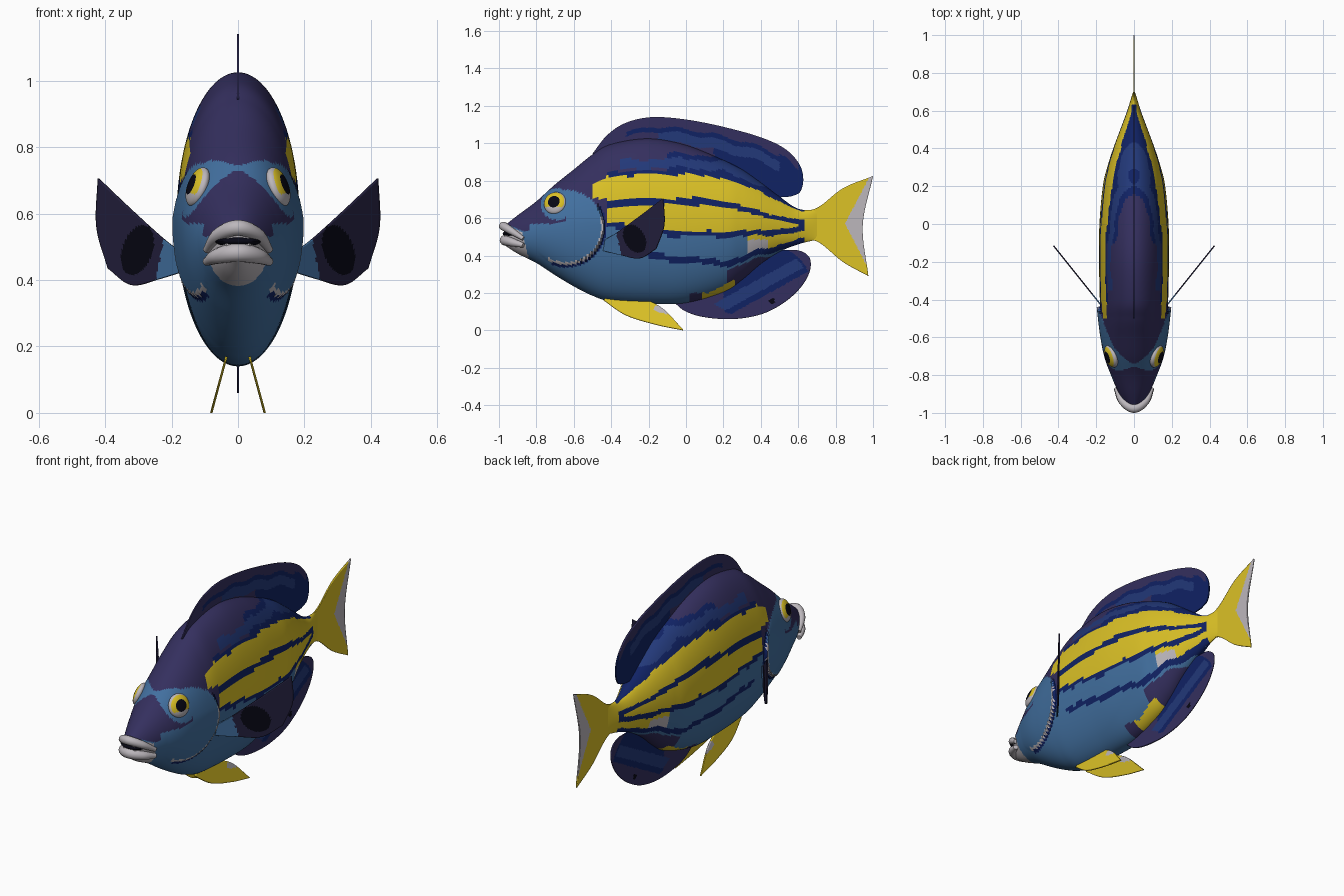
import bpy, bmesh, math
from mathutils import Vector

if "Cube" in bpy.data.objects:
    bpy.data.objects.remove(bpy.data.objects["Cube"])

# ---------- colours ----------
NAMES = ["purple", "navy", "mid_blue", "steel_blue", "yellow", "pale_grey", "black", "dark_plum"]
RGB = [(52, 47, 94), (16, 34, 100), (34, 56, 120), (66, 112, 160), (220, 194, 38),
       (188, 183, 188), (7, 7, 20), (36, 32, 62)]
PURPLE, NAVY, MID, STEEL, YELLOW, GREY, BLACK, PLUM = range(8)
MATS = []
for n, c in zip(NAMES, RGB):
    m = bpy.data.materials.new(n)
    m.diffuse_color = [((v / 255 + 0.055) / 1.055) ** 2.4 if v > 10 else v / 255 / 12.92 for v in c] + [1]
    m.use_nodes = True
    m.node_tree.nodes["Principled BSDF"].inputs["Base Color"].default_value = m.diffuse_color
    MATS.append(m)


# ---------- helpers ----------
def spline(pts, t):
    """Catmull-Rom point at t in 0..1 along a list of tuples."""
    n = len(pts) - 1
    i = min(int(t * n), n - 1)
    f = t * n - i
    a, b, c, d = (Vector(pts[max(0, min(n, i + k))]) for k in (-1, 0, 1, 2))
    if i == 0:
        a = 2 * b - c
    if i == n - 1:
        d = 2 * c - b
    return 0.5 * (2 * b + (c - a) * f + (2 * a - 5 * b + 4 * c - d) * f * f + (3 * b - a - 3 * c + d) * f ** 3)


def line(pts, y):
    """Height of a broken line at y."""
    if y <= pts[0][0]:
        return pts[0][1]
    for (y0, z0), (y1, z1) in zip(pts, pts[1:]):
        if y <= y1:
            return z0 + (z1 - z0) * (y - y0) / (y1 - y0)
    return pts[-1][1]


def finish(name, bm, rule):
    bmesh.ops.remove_doubles(bm, verts=bm.verts, dist=1e-5)
    bmesh.ops.recalc_face_normals(bm, faces=bm.faces)
    for f in bm.faces:
        f.material_index = rule(f.calc_center_median())
    me = bpy.data.meshes.new(name)
    bm.to_mesh(me)
    bm.free()
    for m in MATS:
        me.materials.append(m)
    ob = bpy.data.objects.new(name, me)
    bpy.context.collection.objects.link(ob)
    bpy.context.view_layer.objects.active = ob
    ob.select_set(True)
    bpy.ops.object.shade_smooth_by_angle(angle=math.radians(40))
    ob.select_set(False)
    return ob


def grid(bm, rows, wrap=False):
    vs = [[bm.verts.new(p) for p in r] for r in rows]
    n = len(vs[0])
    for a, b in zip(vs, vs[1:]):
        for j in range(n if wrap else n - 1):
            k = (j + 1) % n
            bm.faces.new((a[j], a[k], b[k], b[j]))
    return vs


def fin(name, curves, rule, nu=80, nv=30):
    """Thin fin spanned between two or more edge curves."""
    bm = bmesh.new()
    rows = []
    for i in range(nu + 1):
        across = [spline(c, i / nu) for c in curves]
        rows.append([spline(across, j / nv) for j in range(nv + 1)])
    grid(bm, rows)
    ob = finish(name, bm, rule)
    s = ob.modifiers.new("thickness", "SOLIDIFY")
    s.thickness, s.offset = 0.007, 0
    return ob


# ---------- body: stations of (y, top, bottom, half width) ----------
STATIONS = [(-.97, .56, .455, .035), (-.9, .615, .41, .078), (-.8, .69, .36, .122), (-.7, .78, .295, .153),
            (-.6, .86, .235, .168), (-.5, .94, .185, .176), (-.4, .995, .155, .181), (-.2, 1.025, .142, .185),
            (0, .99, .147, .183), (.2, .91, .205, .165), (.3, .86, .27, .142), (.4, .79, .355, .110),
            (.5, .715, .42, .073), (.6, .65, .46, .036), (.7, .645, .485, .005)]
Y1T = [(-.5, .775), (-.42, .825), (0, .835), (.2, .815), (.4, .74), (.62, .63)]
Y1B = [(-.5, .70), (0, .71), (.2, .695), (.45, .622), (.62, .588)]
Y2T = [(-.42, .66), (0, .675), (.25, .65), (.45, .597), (.62, .563)]
Y2B = [(-.42, .585), (-.1, .535), (.2, .53), (.4, .535), (.62, .553)]
LOWLINE = [(-.35, .43), (-.2, .40), (0, .375), (.25, .36), (.4, .42), (.6, .47)]
SNOUT = [(-1, .585), (-.87, .53), (-.8, .53), (-.6, .6)]


def cheek(y, z):
    return math.hypot((y + .64) / .2, (z - .55) / .2)


def body_rule(c):
    y, z = c.y, c.z
    wob = .006 * math.sin(23 * y) + .004 * math.sin(51 * y + 1)
    d = cheek(y, z)
    if y < -.84 and z < .585 - .5 * (y + 1) and y < -.87 + .25 * (.5 - z):   # lips
        return GREY
    if y > -.74 and z < .60 and .93 < d < 1.0:                     # gill cover rim
        return GREY
    if y > -.72 and z < .66 and 1.0 <= d < 1.07:
        return NAVY
    if math.hypot(y + .69, z - .675) < .085:                       # eye surround
        return STEEL
    if d < 1 and (y > -.64 or z < .57):
        return STEEL
    if y < -.5:
        return PURPLE if z > line(SNOUT, y) and z > .45 else STEEL
    if z > line(Y1T, y) + .022:                                    # back
        lo = line(Y1T, y)
        if y > -.35 and lo + .035 < z + wob < lo + .085:
            return MID
        return NAVY if y > -.1 and z + wob < lo + .11 else PURPLE
    if y > .63:
        return YELLOW
    if line(Y1B, y) + wob / 2 < z < line(Y1T, y) + wob / 2:
        return YELLOW
    if y > -.42 and line(Y2B, y) + wob / 2 < z < line(Y2T, y) and y < .6:
        return YELLOW
    if z > line(Y2B, y) - .03 + wob:
        return NAVY if y > -.42 else PURPLE
    low = line(LOWLINE, y) + wob
    if y > .33 and z > low + .015:                                 # rear lower stripe
        return GREY if y < .44 and z < .485 else YELLOW
    if y > -.36 and abs(z - low) < .016:
        return NAVY
    if y > .02 and z < .20 + .5 * max(0, y - .12):
        return YELLOW if .08 < y < .26 else PURPLE
    if y > .22 and z < low - .03:
        return PURPLE
    return STEEL


bm = bmesh.new()
rows = []
NY, NA = 230, 132
for i in range(NY + 1):
    y, top, bot, w = spline(STATIONS, i / NY)
    ring = []
    for j in range(NA):
        a = math.tau * j / NA
        x, z = w * math.cos(a), (top + bot) / 2 + (top - bot) / 2 * math.sin(a)
        if cheek(y, z) < 1 and y > -.8:                            # raised gill cover
            x += math.copysign(.018 * (y + .8) / .36 * max(0, min(1, (.74 - z) / .15)), x)
        ring.append((x, y, z))
    rows.append(ring)
vs = grid(bm, rows, wrap=True)
bm.faces.new(vs[0])
bm.faces.new(vs[-1])
finish("body", bm, body_rule)


# ---------- fins on the centre line ----------
def flat(pts):
    return [(0, y, z) for y, z in pts]


D_OUT = [(-.5, .945), (-.42, 1.045), (-.32, 1.11), (-.18, 1.14), (0, 1.127), (.2, 1.088), (.4, 1.032),
         (.53, .97), (.605, .89), (.627, .81), (.61, .74), (.56, .715)]
D_IN = [(-.46, .93), (-.38, .96), (-.28, .97), (-.14, .97), (0, .94), (.15, .88), (.28, .82), (.38, .77),
        (.43, .74), (.46, .73), (.48, .72), (.49, .71)]


def dorsal_rule(c):
    edge = line(D_OUT[:10], c.y) - c.z
    wob = .008 * math.sin(30 * c.y)
    if c.y > .5:
        return PURPLE if edge < .04 and c.y < .6 else NAVY
    if edge < .05 + wob:
        return PURPLE
    if edge < .075 + wob and c.y > -.32:
        return NAVY
    if edge < .13 + wob and c.y > -.15:
        return MID
    return NAVY if c.y > .15 else PURPLE


fin("dorsal_fin", [flat(D_IN), flat(D_OUT)], dorsal_rule, 140, 40)

A_OUT = [(-.06, .145), (0, .10), (.1, .07), (.25, .06), (.4, .085), (.52, .145), (.61, .225), (.66, .31),
         (.662, .385), (.61, .425), (.52, .43)]
A_IN = [(-.03, .2), (.03, .2), (.1, .21), (.17, .24), (.24, .28), (.29, .32), (.33, .35), (.36, .37),
        (.39, .39), (.41, .4), (.43, .42)]


def anal_rule(c):
    r = math.hypot((c.y - .36) / .3, (c.z - .27) / .2)
    s = c.z - .19 - .55 * (c.y - .3)
    if math.hypot(c.y - .46, c.z - .155) < .015:
        return BLACK
    if abs(s) < .035 and r < .95:
        return MID
    return NAVY if s > -.07 and c.y > .2 and r < 1 else PURPLE


fin("anal_fin", [flat(A_IN), flat(A_OUT)], anal_rule, 110, 40)

fin("tail_fin", [flat([(.58, .635), (.7, .655), (.84, .76), (1, .825)]),
                 flat([(.58, .56), (.72, .56), (.85, .56), (.945, .56)]),
                 flat([(.58, .48), (.7, .475), (.84, .365), (.975, .29)])],
    lambda c: GREY if c.y > .85 + .52 * abs(c.z - .57) else YELLOW, 60, 70)


# ---------- paired fins and eyes ----------
def pectoral_rule(c):
    x = abs(c.x)
    if math.hypot((x - .30) / .05, (c.z - .49 + .5 * (x - .3)) / .07) < 1:
        return BLACK
    return STEEL if x < .235 - .2 * (c.z - .45) else PLUM


for s, side in ((1, "right"), (-1, "left")):
    def pect(pts):
        return [(s * x, -.46 + 1.25 * (x - .15), z) for x, z in pts]

    fin(side + "_pectoral_fin",
        [pect([(.15, .47), (.22, .52), (.32, .61), (.42, .705)]),
         pect([(.15, .45), (.24, .46), (.335, .5), (.424, .56)]),
         pect([(.15, .43), (.24, .402), (.32, .385), (.39, .435)])], pectoral_rule, 50, 50)

    def pelv(pts):
        return [(s * (.04 + .27 * (.15 - z)), y, z) for y, z in pts]

    fin(side + "_pelvic_fin",
        [pelv([(-.44, .16), (-.32, .08), (-.16, .03), (-.015, 0)]),
         pelv([(-.42, .18), (-.25, .17), (-.13, .12), (-.015, .003)])],
        lambda c: GREY if c.y > -.17 and c.z > .085 + .25 * (-.1 - c.y) and c.z < .13 else YELLOW, 40, 16)

    # eye: flattened ball facing outwards, with rings of colour
    bm = bmesh.new()
    bmesh.ops.create_uvsphere(bm, u_segments=40, v_segments=40, radius=1)

    def eye_rule(c):
        r = math.hypot(c.x, c.y)
        if r < .5:
            return BLACK
        return YELLOW if r < .9 and c.y > -.45 else GREY

    eye = finish(side + "_eye", bm, eye_rule)
    eye.scale = (.062, .062, .027)
    eye.location = (s * .121, -.7, .68)
    eye.rotation_euler = Vector((s, -.33, .38)).to_track_quat("Z", "Y").to_euler()


# ---------- mouth ----------
def lip(name, pts, r):
    """Tapered round lip running from one mouth corner to the other."""
    full = pts + [(-x, y, z) for x, y, z in pts[-2::-1]]
    bm = bmesh.new()
    rows = []
    for i in range(41):
        t = i / 40
        p = spline(full, t)
        d = (spline(full, min(1, t + .01)) - spline(full, max(0, t - .01))).normalized()
        u = d.cross(Vector((0, 0, 1))).normalized()
        v = u.cross(d)
        k = r * (.45 + .55 * math.sin(math.pi * t))
        rows.append([p + k * (u * math.cos(a) + v * math.sin(a)) for a in (math.tau * j / 14 for j in range(14))])
    vs = grid(bm, rows, wrap=True)
    bm.faces.new(vs[0])
    bm.faces.new(vs[-1])
    finish(name, bm, lambda c: GREY)


lip("upper_lip", [(.095, -.87, .49), (.06, -.94, .535), (0, -.976, .557)], .024)
lip("lower_lip", [(.095, -.87, .455), (.06, -.935, .472), (0, -.968, .482)], .028)

bm = bmesh.new()
bmesh.ops.create_uvsphere(bm, u_segments=24, v_segments=12, radius=1)
for v in bm.verts:
    v.co = Vector((v.co.x * .07, -.935 + v.co.y * .045, .517 + v.co.z * .018))
finish("mouth_opening", bm, lambda c: BLACK)
